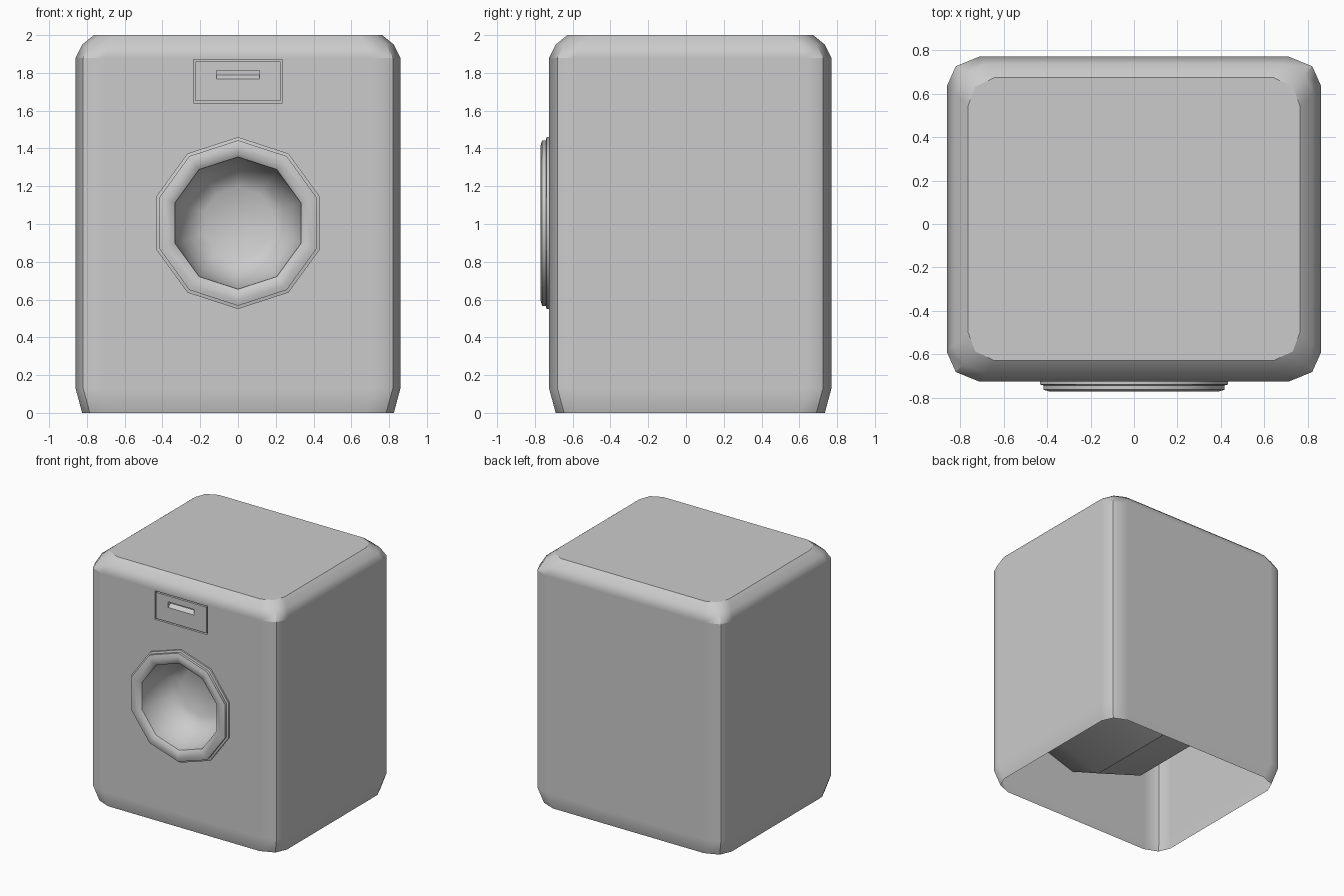
import bpy, bmesh
from math import sin, cos, pi, radians

if "Cube" in bpy.data.objects:
    bpy.data.objects.remove(bpy.data.objects["Cube"])

FRONT, BACK, SIDE = -0.725, 0.77, 0.86
DOOR_Z = 1.005


def decagon(r, y):
    # ten-sided ring, counter-clockwise seen from the front, one corner up
    return [(r * cos(pi / 2 + i * pi / 5), y, DOOR_Z + r * sin(pi / 2 + i * pi / 5))
            for i in range(10)]


def rect(hx, z0, z1, y):
    return [(-hx, y, z0), (hx, y, z0), (hx, y, z1), (-hx, y, z1)]


def body_ring(inset, z, cx=0.15, cy=0.135):
    # rectangle with two-segment corners
    x, y0, y1 = SIDE - inset, FRONT + inset, BACK - inset
    mx, my = cx * 0.27, cy * 0.33
    pts = [(x - cx, y0), (x - mx, y0 + my), (x, y0 + cy),
           (x, y1 - cy), (x - mx, y1 - my), (x - cx, y1)]
    pts += [(-px, py) for px, py in reversed(pts)]
    return [(px, py, z) for px, py in pts]


def loft(bm, rings, cap_first=False, cap_last=False):
    loops = [[bm.verts.new(p) for p in r] for r in rings]
    for a, b in zip(loops, loops[1:]):
        n = len(a)
        for i in range(n):
            j = (i + 1) % n
            bm.faces.new((a[i], a[j], b[j], b[i]))
    if cap_first:
        bm.faces.new(list(reversed(loops[0])))
    if cap_last:
        bm.faces.new(loops[-1])


def finish(bm, name, angle=30):
    me = bpy.data.meshes.new(name)
    bm.to_mesh(me)
    bm.free()
    ob = bpy.data.objects.new(name, me)
    bpy.context.collection.objects.link(ob)
    bpy.ops.object.select_all(action='DESELECT')
    ob.select_set(True)
    bpy.context.view_layer.objects.active = ob
    bpy.ops.object.shade_smooth_by_angle(angle=radians(angle))
    return ob


# Cabinet shell, open underneath
bm = bmesh.new()
loft(bm, [body_ring(0.035, 0), body_ring(0, 0.13), body_ring(0, 1.88),
          body_ring(0.035, 1.95), body_ring(0.097, 2.0, 0.12, 0.13)], cap_last=True)

# Front panel with openings for the door and the drawer
panel = next(f for f in bm.faces
             if all(abs(v.co.y - FRONT) < 1e-4 for v in f.verts))
edges = list(panel.edges)
bmesh.ops.delete(bm, geom=[panel], context='FACES_ONLY')
for outline in (decagon(0.44, FRONT), rect(0.235, 1.64, 1.87, FRONT)):
    vs = [bm.verts.new(p) for p in outline]
    edges += [bm.edges.new((vs[i - 1], vs[i])) for i in range(len(vs))]
res = bmesh.ops.triangle_fill(bm, use_beauty=True, edges=edges, normal=(0, -1, 0))
for f in res['geom']:
    if isinstance(f, bmesh.types.BMFace):
        f.normal_update()
        if f.normal.y > 0:
            f.normal_flip()
cabinet = finish(bm, "cabinet")
# keep the big panels flat and the bevels soft
wn = cabinet.modifiers.new("flat_panels", 'WEIGHTED_NORMAL')
wn.keep_sharp = True
wn.weight = 100

# Detergent drawer: shadow groove, flush face and sloped finger slot
bm = bmesh.new()
loft(bm, [rect(0.235, 1.64, 1.87, FRONT), rect(0.235, 1.64, 1.87, FRONT + 0.02),
          rect(0.225, 1.65, 1.86, FRONT + 0.02), rect(0.225, 1.65, 1.86, FRONT),
          rect(0.115, 1.767, 1.812, FRONT), rect(0.115, 1.79, 1.812, FRONT + 0.03)],
     cap_last=True)
finish(bm, "drawer")

# Door ring
bm = bmesh.new()
loft(bm, [decagon(r, y) for r, y in
          [(0.455, FRONT), (0.455, -0.738), (0.438, -0.742), (0.438, -0.762),
           (0.41, -0.77), (0.375, -0.767), (0.35, -0.75)]])
finish(bm, "door_ring", 40)

# Door bowl
bm = bmesh.new()
loft(bm, [decagon(r, y) for r, y in
          [(0.35, -0.75), (0.345, -0.68), (0.305, -0.57), (0.25, -0.50), (0.19, -0.465)]],
     cap_last=True)
finish(bm, "door_bowl", 45)

# Wash tub inside the cabinet, flaring out behind the door
bm = bmesh.new()
loft(bm, [decagon(r, y) for r, y in
          [(0.56, 0.65), (0.71, 0.42), (0.71, -0.42), (0.56, FRONT)]],
     cap_first=True)
finish(bm, "wash_tub")
